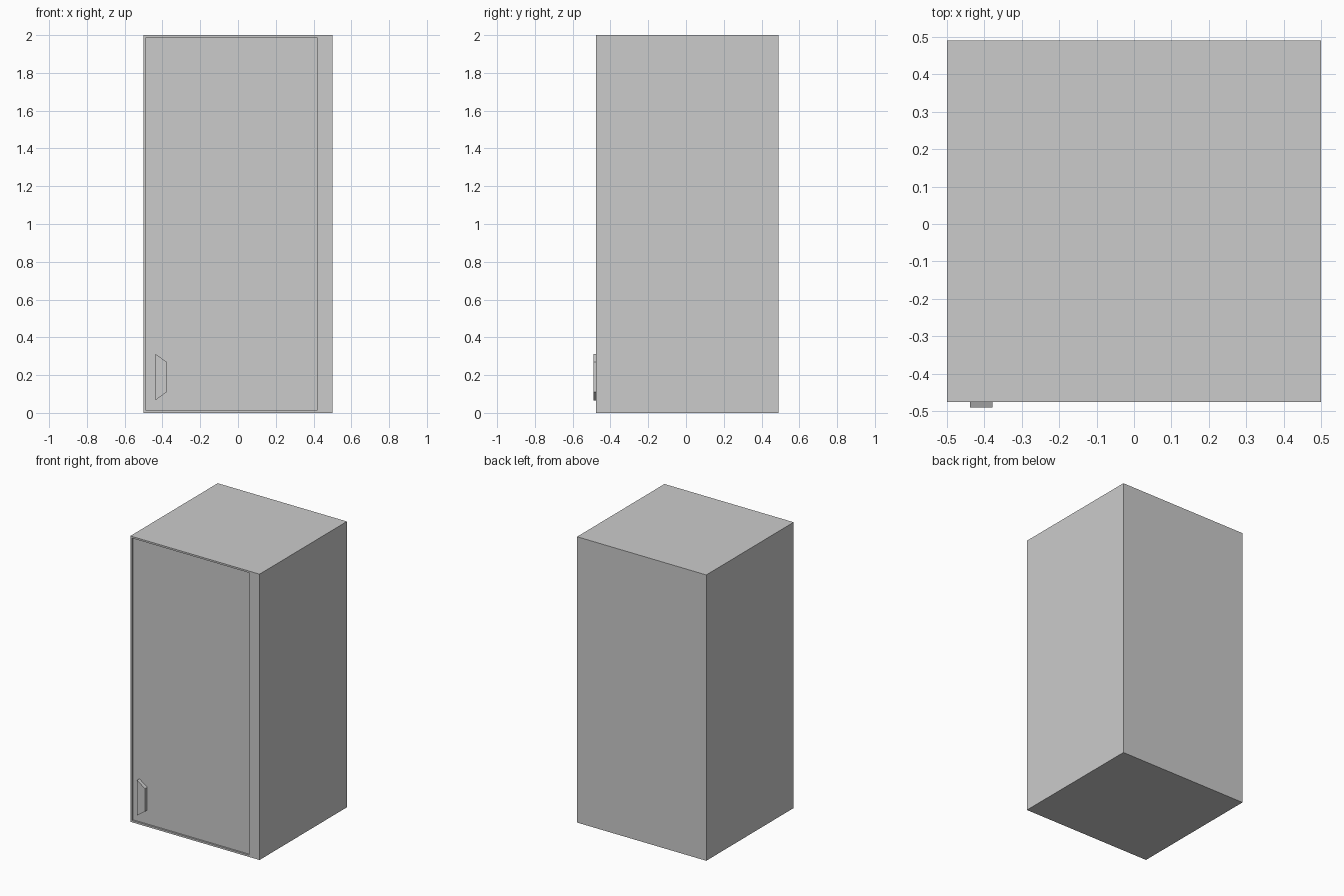
import bpy, bmesh
from mathutils import Vector

if "Cube" in bpy.data.objects:
    bpy.data.objects.remove(bpy.data.objects["Cube"])

X0, X1, Z0, Z1 = -0.487, 0.417, 0.013, 1.988   # door opening
FRONT, BACK = -0.476, 0.49
DOOR_Y = FRONT + 0.012                         # recessed door face


def finish(bm, name):
    bmesh.ops.recalc_face_normals(bm, faces=bm.faces[:])
    mesh = bpy.data.meshes.new(name)
    bm.to_mesh(mesh)
    bm.free()
    obj = bpy.data.objects.new(name, mesh)
    bpy.context.collection.objects.link(obj)
    return obj


def prism(name, outline, y0, y1):
    """Extrude an x/z outline along y."""
    bm = bmesh.new()
    face = bm.faces.new([bm.verts.new((x, y0, z)) for x, z in outline])
    ext = bmesh.ops.extrude_face_region(bm, geom=[face], use_keep_orig=True)
    verts = [g for g in ext["geom"] if isinstance(g, bmesh.types.BMVert)]
    bmesh.ops.translate(bm, verts=verts, vec=(0, y1 - y0, 0))
    return finish(bm, name)


def rect(x0, x1, z0, z1):
    return [(x0, z0), (x1, z0), (x1, z1), (x0, z1)]


# Cabinet body with a shallow opening in its front
body = prism("cabinet_body", rect(-0.5, 0.5, 0, 2), FRONT, BACK)
bm = bmesh.new()
bm.from_mesh(body.data)
bm.normal_update()
front = min(bm.faces, key=lambda f: f.calc_center_median().y)
bmesh.ops.inset_region(bm, faces=[front], thickness=0.02)
for v in front.verts:
    v.co.x = X0 if v.co.x < 0 else X1
    v.co.z = Z0 if v.co.z < 1 else Z1
pocket = bmesh.ops.extrude_discrete_faces(bm, faces=[front])["faces"][0]
bmesh.ops.translate(bm, verts=pocket.verts[:], vec=Vector((0, 0.05, 0)))
bm.to_mesh(body.data)
bm.free()

# Door panel, set back inside the opening
prism("door", rect(X0, X1, Z0, Z1), DOOR_Y, FRONT + 0.05)

# Trapezoid handle low on the left of the door
prism("door_handle", [(-0.438, 0.066), (-0.378, 0.11), (-0.378, 0.27), (-0.438, 0.313)],
      -0.49, DOOR_Y)
